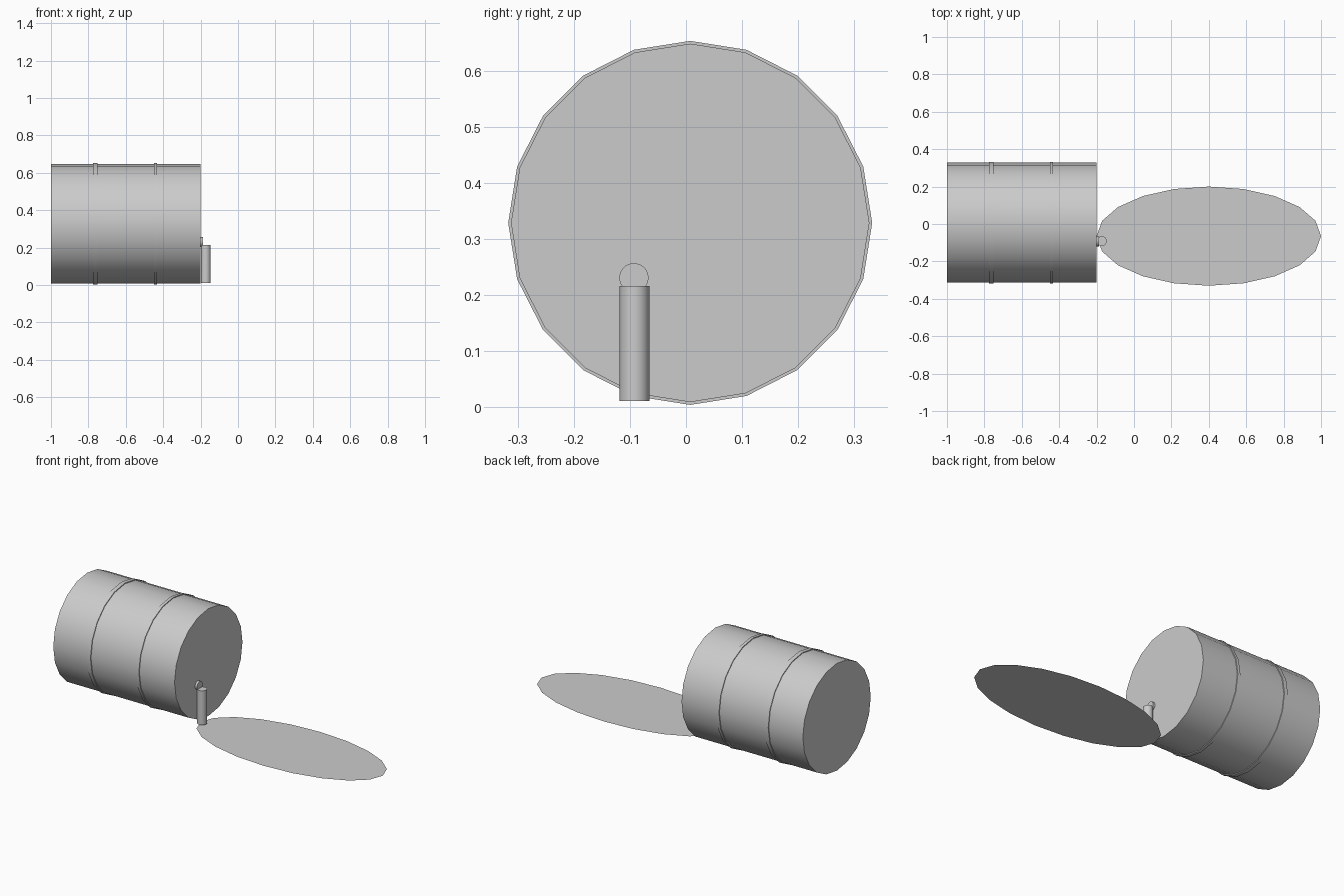
import bpy, bmesh, math
from mathutils import Matrix

if "Cube" in bpy.data.objects:
    bpy.data.objects.remove(bpy.data.objects["Cube"])

BARREL_Y, BARREL_Z = 0.0075, 0.328


def finish(name, bm, smooth=True):
    bmesh.ops.recalc_face_normals(bm, faces=bm.faces)
    mesh = bpy.data.meshes.new(name)
    bm.to_mesh(mesh)
    bm.free()
    ob = bpy.data.objects.new(name, mesh)
    bpy.context.collection.objects.link(ob)
    if smooth:
        bpy.ops.object.select_all(action='DESELECT')
        ob.select_set(True)
        bpy.context.view_layer.objects.active = ob
        bpy.ops.object.shade_smooth_by_angle(angle=math.radians(35))
    return ob


def cylinder(name, axis, start, end, centre, radius, sides, caps=True):
    """Cylinder along x or z; centre holds the other two coordinates."""
    bm = bmesh.new()
    bmesh.ops.create_cone(bm, cap_ends=caps, segments=sides, radius1=radius,
                          radius2=radius, depth=end - start)
    mid = (start + end) / 2
    if axis == 'x':
        mat = Matrix.Translation((mid, *centre)) @ Matrix.Rotation(math.pi / 2, 4, 'Y')
    else:
        mat = Matrix.Translation((*centre, mid))
    bmesh.ops.transform(bm, matrix=mat, verts=bm.verts)
    return finish(name, bm)


# Barrel lying on its side
cylinder("barrel", 'x', -1.0, -0.2, (BARREL_Y, BARREL_Z), 0.32, 20)

# Two thin hoops
for name, x in (("hoop_rear", -0.763), ("hoop_front", -0.441)):
    w = 0.012 if name == "hoop_rear" else 0.009
    cylinder(name, 'x', x - w, x + w, (BARREL_Y, BARREL_Z), 0.325, 20)

# Bung hole stub in the barrel head
cylinder("spout", 'x', -0.205, -0.187, (-0.093, 0.23), 0.026, 32)

# Liquid pouring down
cylinder("stream", 'z', 0.01, 0.215, (-0.1725, -0.092), 0.0265, 32)

# Flat oval puddle on the floor
bm = bmesh.new()
bmesh.ops.create_circle(bm, cap_ends=True, segments=20, radius=1.0)
bmesh.ops.transform(bm, verts=bm.verts,
                    matrix=Matrix.Translation((0.4, -0.065, 0)) @ Matrix.Diagonal((0.6, 0.265, 1, 1)))
finish("puddle", bm, smooth=False)
